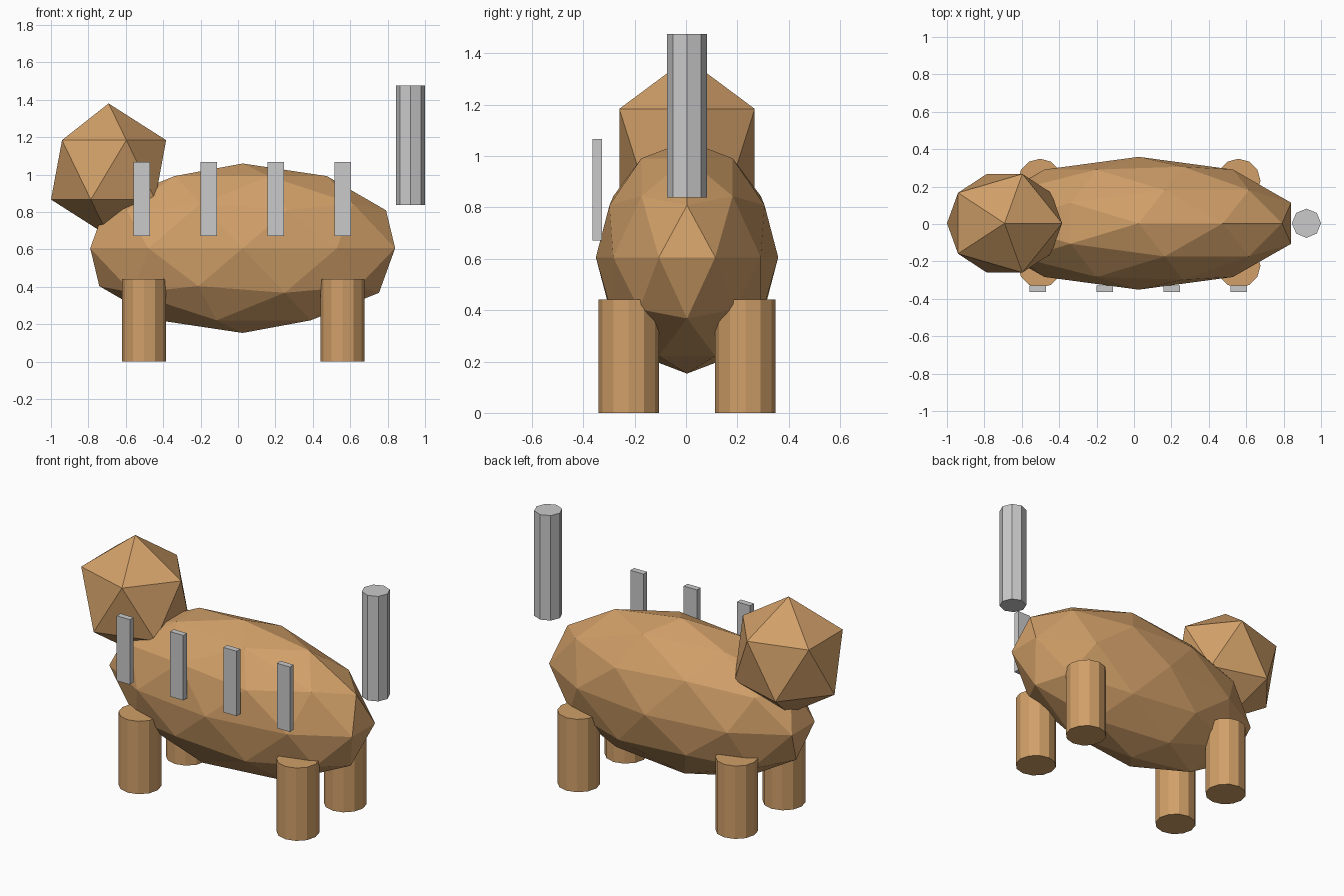
import bpy

if "Cube" in bpy.data.objects:
    bpy.data.objects.remove(bpy.data.objects["Cube"])

CY = 0.004  # shared centre line of the animal


def material(name, rgb):
    m = bpy.data.materials.new(name)
    m.diffuse_color = (*rgb, 1)
    m.use_nodes = True
    m.node_tree.nodes["Principled BSDF"].inputs["Base Color"].default_value = m.diffuse_color
    return m


TAN = material("tan", (0.64, 0.35, 0.14))
GREY = material("light_grey", (0.59, 0.59, 0.59))


def finish(name, mat, scale=(1, 1, 1)):
    ob = bpy.context.object
    ob.name = name
    ob.scale = scale
    ob.data.materials.append(mat)
    return ob


def ico(name, level, loc, radii):
    bpy.ops.mesh.primitive_ico_sphere_add(subdivisions=level, radius=1, location=loc)
    return finish(name, TAN, radii)


def cylinder(name, sides, radius, x, y, z0, z1, mat):
    bpy.ops.mesh.primitive_cylinder_add(vertices=sides, radius=radius, depth=z1 - z0,
                                        location=(x, y, (z0 + z1) / 2))
    return finish(name, mat)


# Faceted body and head
ico("body", 2, (0.025, CY, 0.606), (0.857, 0.355, 0.453))
ico("head", 1, (-0.692, CY, 1.025), (0.344, 0.31, 0.355))

# Four legs
for x, end in ((-0.502, "front"), (0.558, "rear")):
    for side, label in ((-1, "right"), (1, "left")):
        cylinder(f"{end}_{label}_leg", 12, 0.118, x, CY + side * 0.227, 0, 0.442, TAN)

# Upright tail post, floating behind the body
cylinder("tail", 8, 0.078, 0.922, CY, 0.838, 1.475, GREY)

# Row of thin slats along one flank
for i in range(4):
    bpy.ops.mesh.primitive_cube_add(size=1, location=(-0.515 + i * 0.358, -0.346, 0.869))
    finish(f"side_slat_{i + 1}", GREY, (0.088, 0.036, 0.394))
